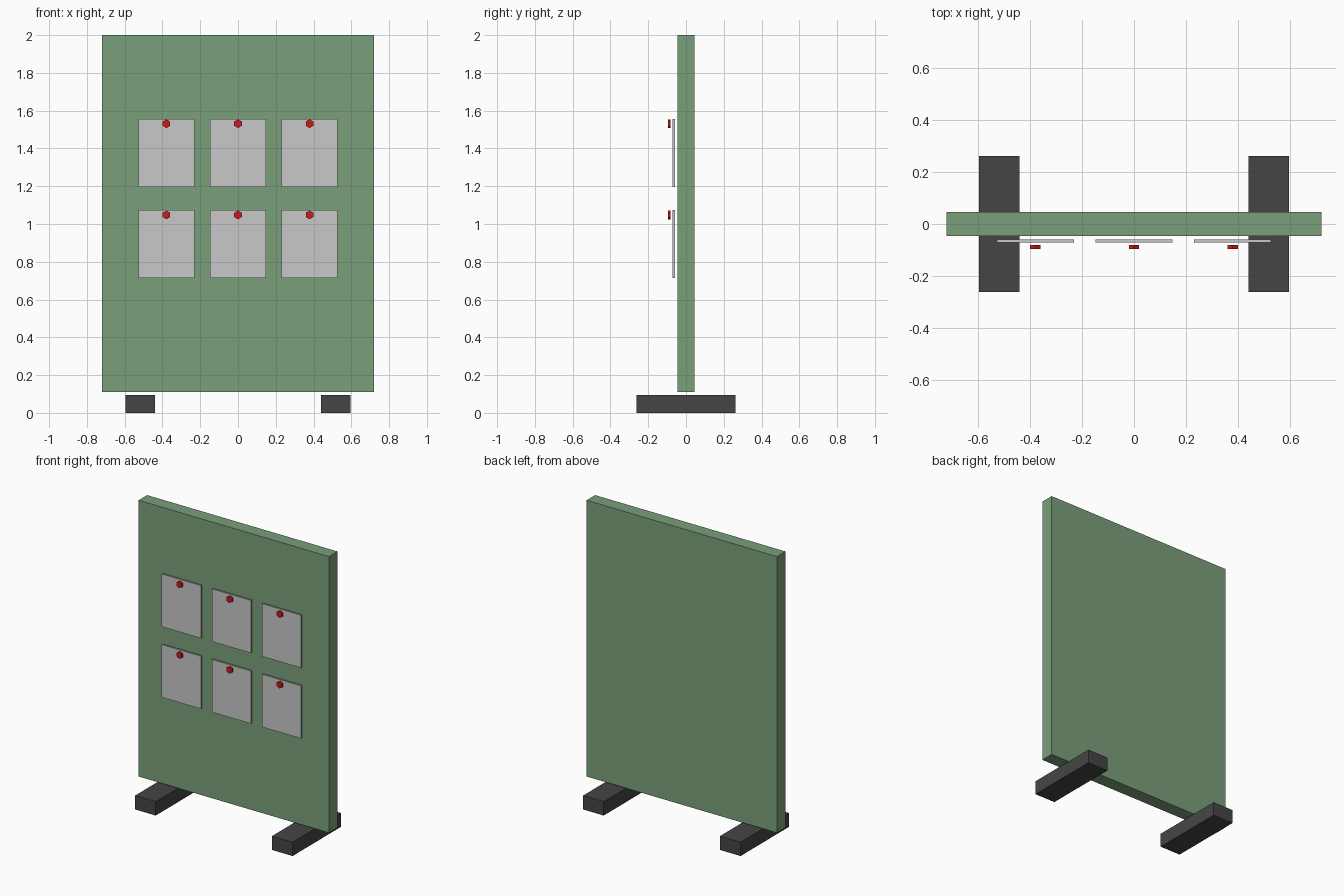
import bpy
import math

if "Cube" in bpy.data.objects:
    bpy.data.objects.remove(bpy.data.objects["Cube"])


def material(name, rgb):
    m = bpy.data.materials.new(name)
    m.diffuse_color = (*rgb, 1.0)
    m.use_nodes = True
    m.node_tree.nodes["Principled BSDF"].inputs["Base Color"].default_value = m.diffuse_color
    return m


GREEN = material("board_green", (0.195, 0.345, 0.195))
GREY = material("paper_grey", (0.58, 0.58, 0.58))
RED = material("pin_red", (0.6, 0.01, 0.01))
DARK = material("foot_dark", (0.06, 0.06, 0.06))


def finish(name, mat):
    ob = bpy.context.object
    ob.name = name
    ob.data.materials.append(mat)
    bpy.ops.object.transform_apply(location=False, rotation=True, scale=True)


def box(name, mat, centre, size):
    bpy.ops.mesh.primitive_cube_add(size=1, location=centre)
    bpy.context.object.scale = size
    finish(name, mat)


def pin(name, centre):
    # six-sided pin head facing the front
    bpy.ops.mesh.primitive_cylinder_add(vertices=6, radius=0.023, depth=0.015,
                                        location=centre, rotation=(math.pi / 2, 0, 0))
    finish(name, RED)


# Upright board
box("board", GREEN, (0, 0, 1.055), (1.44, 0.092, 1.89))

# Two feet
for side, x in (("left", -0.518), ("right", 0.518)):
    box(f"{side}_foot", DARK, (x, 0, 0.0475), (0.156, 0.522, 0.095))

# Two rows of three pinned sheets
for row, z in (("upper", 1.376), ("lower", 0.893)):
    for col, x in (("left", -0.379), ("middle", 0), ("right", 0.379)):
        box(f"{row}_{col}_sheet", GREY, (x, -0.065, z), (0.297, 0.012, 0.36))
        pin(f"{row}_{col}_pin", (x, -0.0885, z + 0.155))
